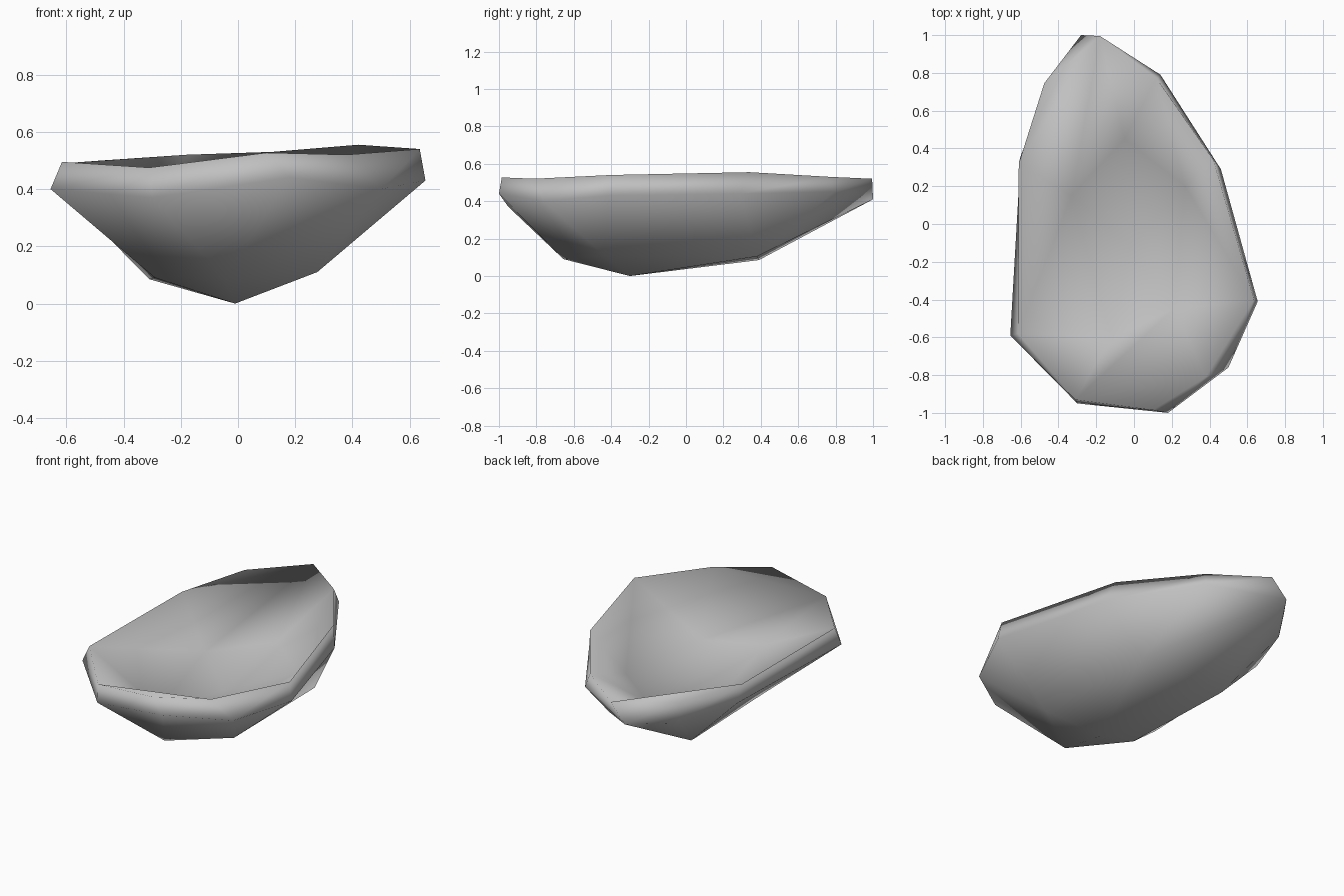
import bpy
import bmesh

if "Cube" in bpy.data.objects:
    bpy.data.objects.remove(bpy.data.objects["Cube"], do_unlink=True)

# Material
stone = bpy.data.materials.new("stone_grey")
stone.use_nodes = True
grey = (0.53, 0.53, 0.53, 1)
stone.diffuse_color = grey
stone.node_tree.nodes["Principled BSDF"].inputs["Base Color"].default_value = grey

# Rings of the thick, irregular bowl, clockwise from the back
underside = (-0.01, -0.3, 0)
base_ring = [(-0.31, 0.39, 0.085), (0.26, 0.38, 0.105), (0.277, -0.435, 0.11),
             (-0.045, -0.655, 0.09), (-0.29, -0.35, 0.09)]
belly_ring = [(-0.28, 1, 0.41), (0.14, 0.79, 0.45), (0.46, 0.29, 0.44),
              (0.655, -0.41, 0.43), (0.5, -0.76, 0.4), (0.18, -1, 0.44),
              (-0.3, -0.95, 0.37), (-0.655, -0.59, 0.4), (-0.6, 0.36, 0.38),
              (-0.46, 0.72, 0.36)]
rim_ring = [(-0.18, 0.995, 0.52), (0.12, 0.77, 0.53), (0.42, 0.34, 0.555),
            (0.635, -0.4, 0.54), (0.38, -0.81, 0.52), (0.1, -0.985, 0.527),
            (-0.31, -0.93, 0.475), (-0.615, -0.58, 0.495), (-0.61, 0.32, 0.49),
            (-0.475, 0.745, 0.5)]
hollow_ring = [(-0.05, 0.45, 0.28), (0.27, 0.2, 0.27), (0.21, -0.45, 0.25),
               (-0.12, -0.6, 0.25), (-0.33, 0.15, 0.26)]
hollow_floor = (-0.02, -0.12, 0.2)

bm = bmesh.new()


def add_ring(points):
    return [bm.verts.new(p) for p in points]


def add_cap(centre, inner, outer, start, lips=()):
    """Fan round the centre, then facets out to a ring with twice the corners.

    A gap corner listed in lips is left outside a straight crest."""
    middle = bm.verts.new(centre)
    for i, corner in enumerate(inner):
        following = inner[(i + 1) % len(inner)]
        k = 2 * i + start
        at, gap, beyond = (outer[(k + d) % len(outer)] for d in range(3))
        bm.faces.new((middle, corner, following))
        if k + 1 in lips:
            bm.faces.new((corner, at, beyond))
            bm.faces.new((corner, beyond, following))
            bm.faces.new((at, gap, beyond))
        else:
            bm.faces.new((corner, at, gap))
            bm.faces.new((corner, gap, following))
            bm.faces.new((following, gap, beyond))


base, belly, rim, hollow = map(
    add_ring, (base_ring, belly_ring, rim_ring, hollow_ring))

# Rounded underside and hollow top
add_cap(underside, base, belly, -1)
add_cap(hollow_floor, hollow, rim, 0, lips=(5, 9))

# Outer band between belly and rim
for i in range(len(belly)):
    j = (i + 1) % len(belly)
    bm.faces.new((belly[i], rim[i], belly[j]))
    bm.faces.new((rim[i], rim[j], belly[j]))

bmesh.ops.recalc_face_normals(bm, faces=bm.faces)
for face in bm.faces:
    face.smooth = True

mesh = bpy.data.meshes.new("stone_bowl")
bm.to_mesh(mesh)
bm.free()
mesh.materials.append(stone)
bowl = bpy.data.objects.new("stone_bowl", mesh)
bpy.context.collection.objects.link(bowl)
